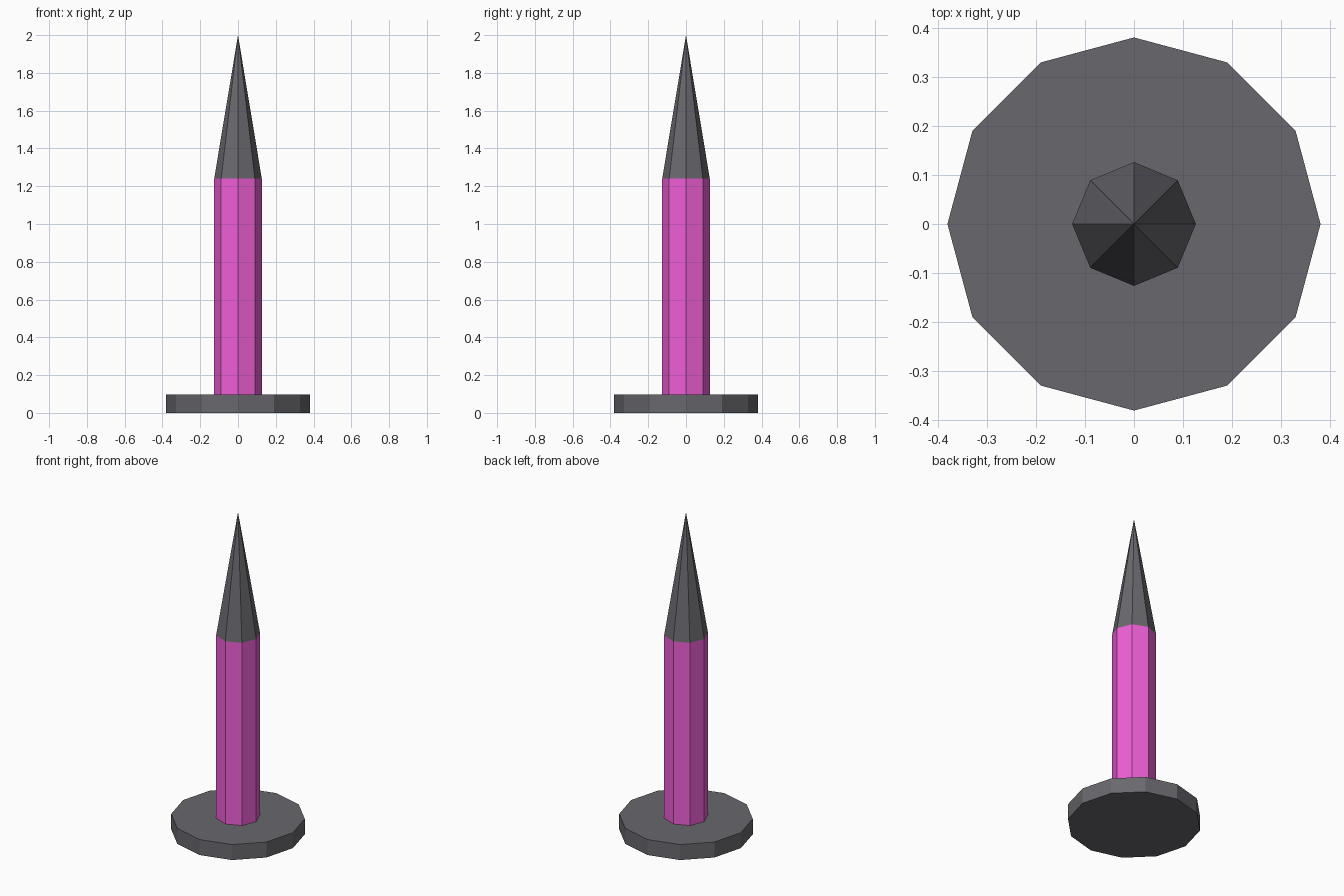
import bpy

if "Cube" in bpy.data.objects:
    bpy.data.objects.remove(bpy.data.objects["Cube"])


def material(name, rgb):
    mat = bpy.data.materials.new(name)
    mat.diffuse_color = (*rgb, 1.0)
    mat.use_nodes = True
    mat.node_tree.nodes["Principled BSDF"].inputs["Base Color"].default_value = mat.diffuse_color
    return mat


def tapered(name, sides, r_bottom, r_top, z0, z1, mat):
    # Flat-shaded prism or pyramid between two heights
    bpy.ops.mesh.primitive_cone_add(
        vertices=sides, radius1=r_bottom, radius2=r_top,
        depth=z1 - z0, location=(0, 0, (z0 + z1) / 2))
    obj = bpy.context.object
    obj.name = name
    obj.data.materials.append(mat)
    return obj


dark_grey = material("dark_grey", (0.14, 0.138, 0.155))
magenta = material("magenta", (0.86, 0.115, 0.67))

# Twelve-sided foot, eight-sided shaft and pointed tip
tapered("base", 12, 0.38, 0.38, 0.0, 0.097, dark_grey)
tapered("shaft", 8, 0.126, 0.126, 0.097, 1.24, magenta)
tapered("tip", 8, 0.126, 0.0, 1.24, 2.0, dark_grey)
